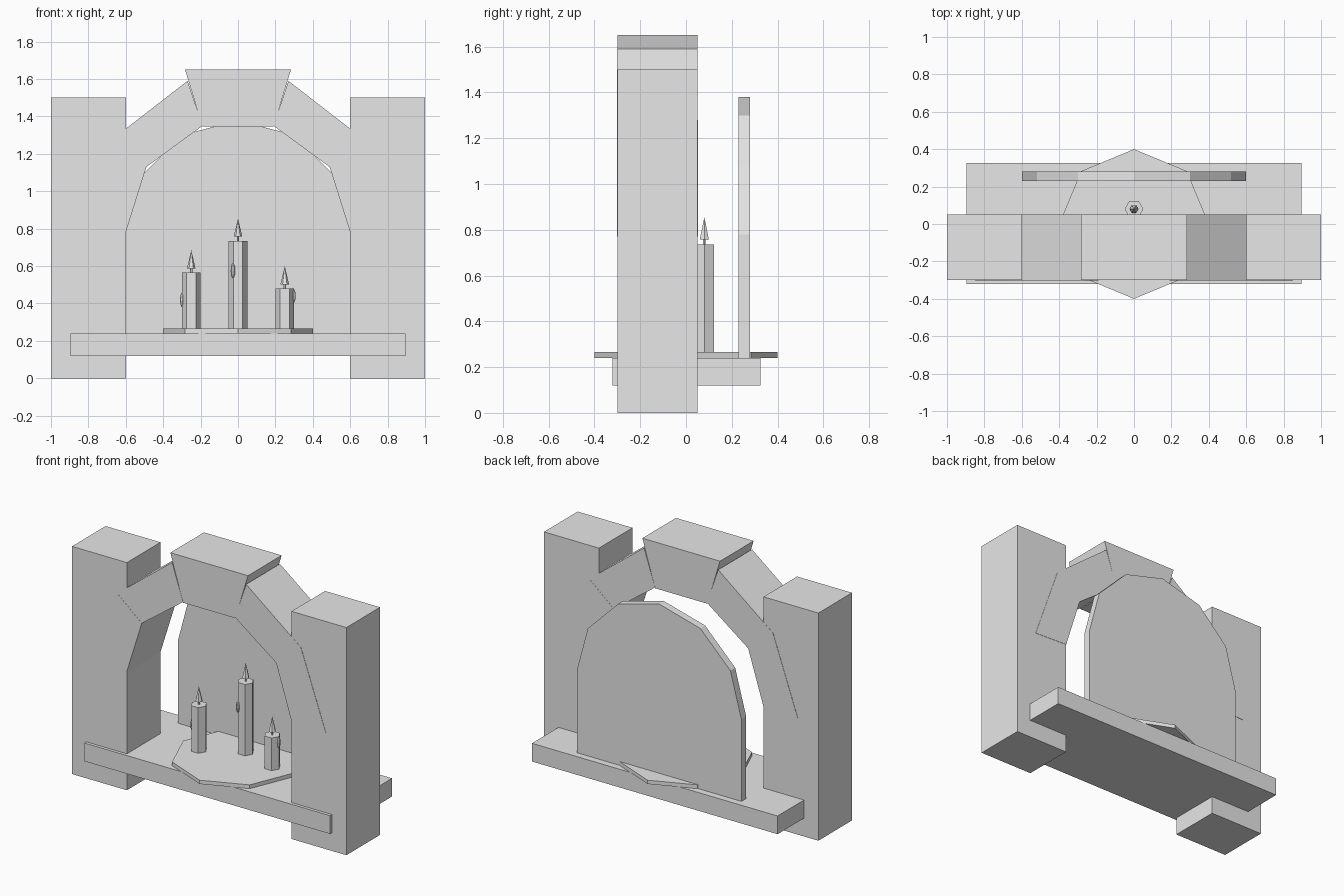
import bpy, bmesh, math

if "Cube" in bpy.data.objects:
    bpy.data.objects.remove(bpy.data.objects["Cube"])

stone = bpy.data.materials.new("pale grey")
stone.diffuse_color = (0.8, 0.8, 0.8, 1)
stone.use_nodes = True
stone.node_tree.nodes["Principled BSDF"].inputs["Base Color"].default_value = stone.diffuse_color


def finish(name, bm):
    bmesh.ops.recalc_face_normals(bm, faces=bm.faces[:])
    mesh = bpy.data.meshes.new(name)
    bm.to_mesh(mesh)
    bm.free()
    mesh.materials.append(stone)
    ob = bpy.data.objects.new(name, mesh)
    bpy.context.collection.objects.link(ob)
    return ob


def slab(name, profile, y0, y1):
    """Extrude an x-z outline from y0 to y1."""
    bm = bmesh.new()
    face = bm.faces.new([bm.verts.new((x, y0, z)) for x, z in profile])
    ext = bmesh.ops.extrude_face_region(bm, geom=[face])
    verts = [g for g in ext["geom"] if isinstance(g, bmesh.types.BMVert)]
    bmesh.ops.translate(bm, vec=(0, y1 - y0, 0), verts=verts)
    return finish(name, bm)


def rect(x0, x1, z0, z1):
    return [(x0, z0), (x1, z0), (x1, z1), (x0, z1)]


def prism(name, x, y, z0, z1, r0, r1, sides):
    """Upright cylinder or cone with a corner on the x axis."""
    bm = bmesh.new()
    bottom = []
    top = []
    for i in range(sides):
        a = math.tau * i / sides
        c, s = math.cos(a), math.sin(a)
        bottom.append(bm.verts.new((x + r0 * c, y + r0 * s, z0)))
        if r1:
            top.append(bm.verts.new((x + r1 * c, y + r1 * s, z1)))
    bm.faces.new(bottom)
    if r1:
        bm.faces.new(top)
    else:
        top = [bm.verts.new((x, y, z1))] * sides
    for i in range(sides):
        j = (i + 1) % sides
        quad = [bottom[i], bottom[j], top[j]] + ([top[i]] if r1 else [])
        bm.faces.new(quad)
    return finish(name, bm)


# Pillars and the lower arch stones on both sides
FRONT, BACK = -0.30, 0.05
for side, s in (("left", -1), ("right", 1)):
    slab(side + "_pillar", [(s * x, z) for x, z in rect(0.6, 1.0, 0.0, 1.5)], FRONT, BACK)
    lower = [(0.6, 0.78), (0.85, 0.77), (0.67, 1.28), (0.49, 1.13)]
    slab(side + "_lower_arch_stone", [(s * x, z) for x, z in lower], FRONT - 0.002, BACK + 0.002)
    upper = [(0.49, 1.13), (0.67, 1.28), (0.27, 1.59), (0.19, 1.35)]
    slab(side + "_upper_arch_stone", [(s * x, z) for x, z in upper], FRONT - 0.001, BACK + 0.001)

# Keystone
slab("keystone", [(-0.19, 1.345), (0.19, 1.345), (0.283, 1.65), (-0.283, 1.65)], FRONT, BACK)

# Shelf and round-topped back panel
slab("shelf", rect(-0.895, 0.895, 0.12, 0.24), -0.32, 0.325)
arc = [(0.6 * math.cos(math.pi * i / 6), 0.78 + 0.6 * math.sin(math.pi * i / 6)) for i in range(7)]
slab("back_panel", [(-0.6, 0.24), (0.6, 0.24)] + arc, 0.23, 0.28)

# Eight-sided tray
prism("tray", 0, 0, 0.24, 0.265, 0.4, 0.4, 8)

# Candles: position, top height, then wax drip offset and height
candles = [
    ("left", -0.25, -0.05, 0.565, -0.048, 0.0, 0.42),
    ("middle", 0.0, 0.08, 0.735, -0.027, -0.043, 0.575),
    ("right", 0.25, 0.0, 0.48, 0.046, 0.0, 0.44),
]
for name, x, y, top, dx, dy, dz in candles:
    prism(name + "_candle", x, y, 0.26, top, 0.05, 0.05, 6)
    prism(name + "_wick", x, y, top - 0.01, top + 0.03, 0.006, 0.006, 6)
    prism(name + "_flame", x, y, top + 0.022, top + 0.12, 0.023, 0, 6)
    bm = bmesh.new()
    bmesh.ops.create_uvsphere(bm, u_segments=8, v_segments=6, radius=1)
    bmesh.ops.scale(bm, vec=(0.012, 0.012, 0.04), verts=bm.verts[:])
    bmesh.ops.translate(bm, vec=(x + dx, y + dy, dz), verts=bm.verts[:])
    finish(name + "_wax_drip", bm)
